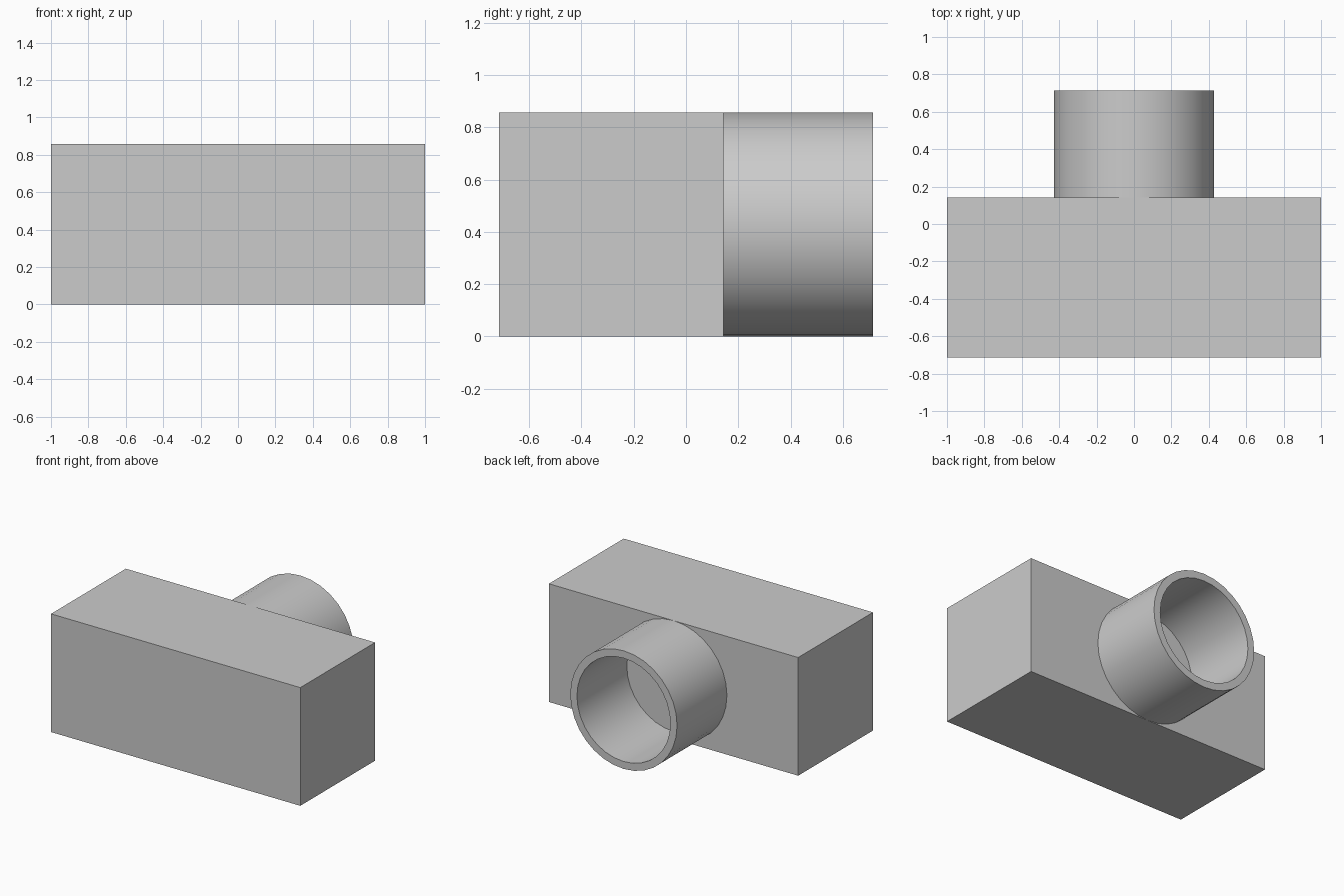
import bpy, bmesh, math
from mathutils import Matrix

cube = bpy.data.objects.get("Cube")
if cube:
    bpy.data.objects.remove(cube, do_unlink=True)

UNIT = 2 / 7
HEIGHT = 3 * UNIT
BACK = 0.5 * UNIT       # rear face of the block
END = 2.5 * UNIT        # open end of the pipe
OUTER, INNER = HEIGHT / 2, 0.375
SIDES = 32

grey = bpy.data.materials.new("light_grey")
grey.use_nodes = True
colour = (0.6, 0.6, 0.6, 1)
grey.diffuse_color = colour
grey.node_tree.nodes["Principled BSDF"].inputs["Base Color"].default_value = colour


def add_object(name, bm):
    bmesh.ops.recalc_face_normals(bm, faces=bm.faces)
    mesh = bpy.data.meshes.new(name)
    bm.to_mesh(mesh)
    bm.free()
    mesh.materials.append(grey)
    obj = bpy.data.objects.new(name, mesh)
    bpy.context.collection.objects.link(obj)
    return obj


# Solid block
bm = bmesh.new()
bmesh.ops.create_cube(bm, size=1, matrix=Matrix.Translation((0, BACK - HEIGHT / 2, HEIGHT / 2))
                      @ Matrix.Diagonal((2, HEIGHT, HEIGHT, 1)))
add_object("block", bm)

# Open pipe standing out of the rear face: spin a rectangular wall section
bm = bmesh.new()
section = [(OUTER, BACK), (OUTER, END), (INNER, END), (INNER, BACK)]
rings = []
for radius, y in section:
    ring = []
    for i in range(SIDES):
        a = 2 * math.pi * i / SIDES
        ring.append(bm.verts.new((radius * math.sin(a), y, HEIGHT / 2 + radius * math.cos(a))))
    rings.append(ring)
for ring, following in zip(rings, rings[1:]):
    for i in range(SIDES):
        j = (i + 1) % SIDES
        bm.faces.new((ring[i], ring[j], following[j], following[i]))
pipe = add_object("pipe", bm)

# Smooth walls, crisp rim
bpy.ops.object.select_all(action='DESELECT')
pipe.select_set(True)
bpy.context.view_layer.objects.active = pipe
bpy.ops.object.shade_smooth_by_angle(angle=math.radians(30))
